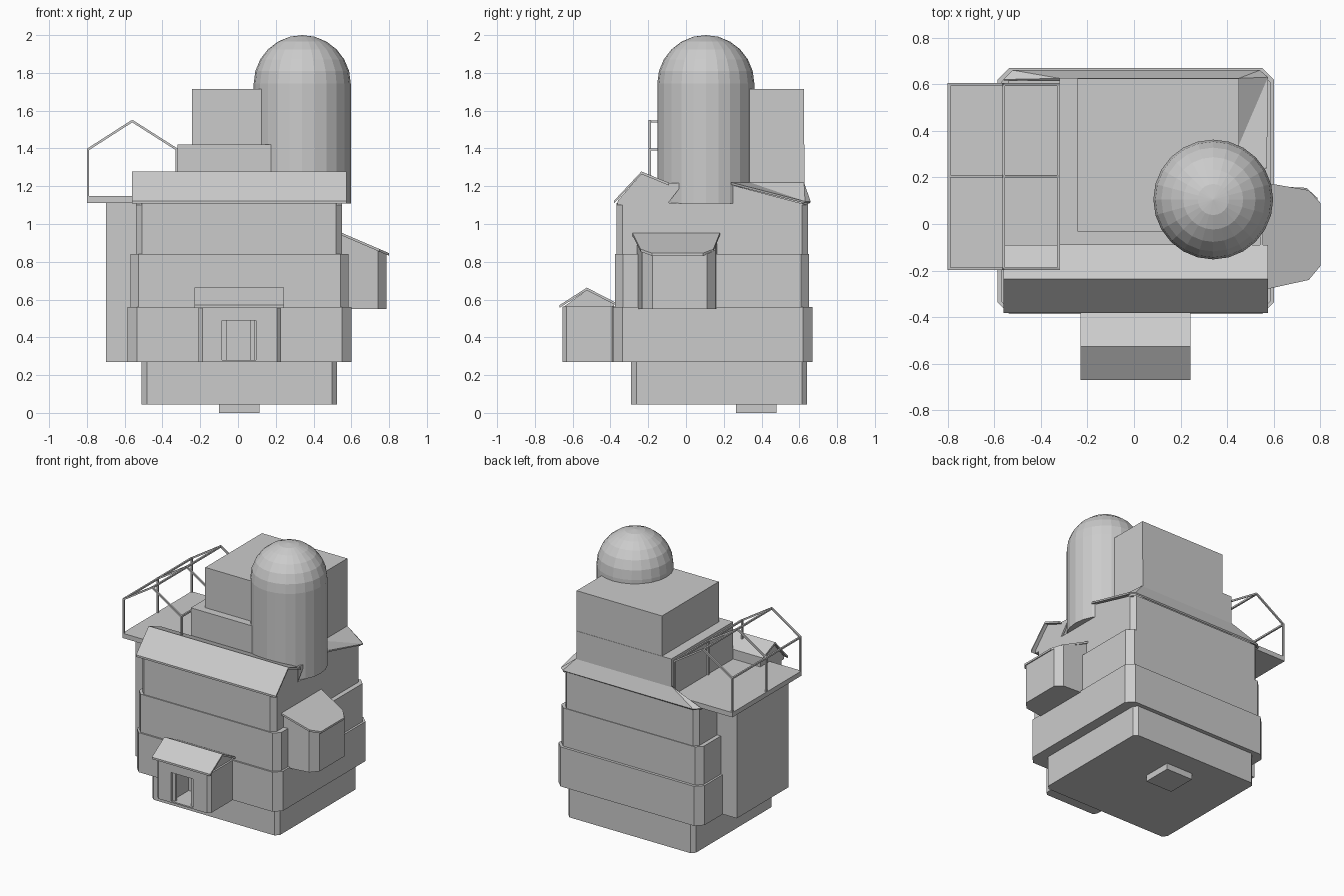
import bpy, bmesh, math
from mathutils import Vector

if "Cube" in bpy.data.objects:
    bpy.data.objects.remove(bpy.data.objects["Cube"])


def mesh(name, verts, faces):
    me = bpy.data.meshes.new(name)
    me.from_pydata(verts, [], faces)
    bm = bmesh.new()
    bm.from_mesh(me)
    bmesh.ops.recalc_face_normals(bm, faces=bm.faces)
    bm.to_mesh(me)
    bm.free()
    ob = bpy.data.objects.new(name, me)
    bpy.context.collection.objects.link(ob)
    return ob


def prism(name, pts, axis, a, b):
    """Extrude a 2D outline from a to b along axis (x: pts are y,z; z: pts are x,y)."""
    place = (lambda p, t: (t, p[0], p[1])) if axis == 'x' else (lambda p, t: (p[0], p[1], t))
    n = len(pts)
    verts = [place(p, t) for t in (a, b) for p in pts]
    faces = [list(range(n)), list(range(n, 2 * n))]
    faces += [[i, (i + 1) % n, n + (i + 1) % n, n + i] for i in range(n)]
    return mesh(name, verts, faces)


def block(name, x0, x1, y0, y1, z0, z1, c=0.0):
    """Box with optional chamfered vertical corners."""
    if c:
        pts = [(x0 + c, y0), (x1 - c, y0), (x1, y0 + c), (x1, y1 - c),
               (x1 - c, y1), (x0 + c, y1), (x0, y1 - c), (x0, y0 + c)]
    else:
        pts = [(x0, y0), (x1, y0), (x1, y1), (x0, y1)]
    return prism(name, pts, 'z', z0, z1)


def gable_slab(name, pts, x0, x1, t=0.014):
    """Bent roof sheet of thickness t following a y,z profile."""
    prism(name, pts + [(y, z - t) for y, z in reversed(pts)], 'x', x0, x1)


def bar(name, p, q, w=0.012):
    """Square bar between two points."""
    p, q = Vector(p), Vector(q)
    d = (q - p).normalized()
    side = Vector((0, 1, 0)) if abs(d.y) < 0.5 else Vector((1, 0, 0))
    up = d.cross(side)
    ring = [(side * i + up * j) * w / 2 for i, j in ((-1, -1), (1, -1), (1, 1), (-1, 1))]
    verts = [e + r for e in (p, q) for r in ring]
    faces = [(0, 1, 2, 3), (4, 5, 6, 7)] + [(i, (i + 1) % 4, 4 + (i + 1) % 4, 4 + i) for i in range(4)]
    mesh(name, verts, faces)


# Stacked storeys
block("peg", -0.10, 0.115, 0.265, 0.48, 0, 0.05)
block("base", -0.51, 0.525, -0.29, 0.64, 0.045, 0.27, 0.027)
block("storey_1", -0.585, 0.60, -0.387, 0.67, 0.27, 0.56, 0.05)
block("storey_2", -0.57, 0.585, -0.375, 0.65, 0.56, 0.84, 0.042)
block("storey_3", -0.54, 0.55, -0.367, 0.645, 0.84, 1.11, 0.032)
block("upper_block_low", -0.32, 0.45, -0.09, 0.627, 1.10, 1.42)
block("upper_block_high", -0.243, 0.45, -0.033, 0.625, 1.42, 1.715)
block("side_tower", -0.70, -0.50, -0.19, 0.41, 0.27, 1.115)

# Front gable with thin roof
prism("front_gable", [(-0.365, 1.10), (-0.36, 1.125), (-0.236, 1.265), (-0.09, 1.205), (-0.09, 1.10)],
      'x', -0.54, 0.55)
gable_slab("front_roof", [(-0.382, 1.122), (-0.236, 1.278), (-0.09, 1.218)], -0.56, 0.575)
prism("roof_notch_fin", [(-0.095, 1.218), (-0.015, 1.215), (-0.095, 1.11)], 'x', 0.54, 0.553)

# Rear hipped roof sheet
roof = mesh("rear_roof",
            [(0.57, 0.24, 1.22), (0.45, 0.34, 1.22), (0.45, 0.625, 1.22), (0.575, 0.63, 1.12),
             (0.54, 0.66, 1.118), (-0.52, 0.66, 1.118), (-0.56, 0.62, 1.12), (-0.32, 0.625, 1.22),
             (0.45, 0.22, 1.22)],
            [(0, 8, 1), (0, 1, 3), (1, 2, 3), (2, 4, 3), (2, 7, 5, 4), (7, 6, 5)])
for p in roof.data.polygons:
    if p.normal.z < 0:
        p.flip()
mod = roof.modifiers.new("thickness", 'SOLIDIFY')
mod.thickness = 0.012
prism("rear_gable_wall", [(0.22, 1.10), (0.645, 1.10), (0.24, 1.207), (0.22, 1.207)], 'x', 0.535, 0.55)

# Domed silo: profile revolved in 24 sides
R, SEG, RINGS = 0.257, 24, 6
prof = [(R, 1.108)] + [(R * math.cos(k * math.pi / 2 / RINGS), 1.743 + R * math.sin(k * math.pi / 2 / RINGS))
                       for k in range(RINGS)]
verts = [(0.34 + r * math.cos(2 * math.pi * s / SEG), 0.105 + r * math.sin(2 * math.pi * s / SEG), z)
         for r, z in prof for s in range(SEG)] + [(0.34, 0.105, 2.0)]
faces = [list(range(SEG))]
for s in range(SEG):
    t = (s + 1) % SEG
    faces += [(k * SEG + s, k * SEG + t, (k + 1) * SEG + t, (k + 1) * SEG + s) for k in range(RINGS)]
    faces.append((RINGS * SEG + s, RINGS * SEG + t, len(verts) - 1))
mesh("domed_silo", verts, faces)

# Porch body with doorway
porch = block("porch", -0.21, 0.228, -0.655, -0.37, 0.27, 0.562, 0.022)
cut = block("door_cutter", -0.085, 0.095, -0.75, -0.45, 0.28, 0.49)
cut.hide_render = True
cut.hide_viewport = True
cut.display_type = 'WIRE'
mod = porch.modifiers.new("doorway", 'BOOLEAN')
mod.object = cut
mod.operation = 'DIFFERENCE'
mod.solver = 'EXACT'
prism("porch_gable", [(-0.65, 0.56), (-0.525, 0.65), (-0.38, 0.575), (-0.38, 0.56)], 'x', -0.20, 0.215)
gable_slab("porch_roof", [(-0.67, 0.57), (-0.525, 0.663), (-0.37, 0.583)], -0.23, 0.243)
for x in (-0.072, 0.078):
    block("door_jamb", x - 0.013, x + 0.013, -0.64, -0.625, 0.28, 0.49)


# Bay on the right: walls and sloped lid share one outline
def bay(name, pts, bottom, top):
    n = len(pts)
    v = [(x, y, f(x)) for f in (bottom, top) for x, y in pts]
    mesh(name, v, [list(range(n)), list(range(n, 2 * n))] +
         [[i, (i + 1) % n, n + (i + 1) % n, n + i] for i in range(n)])


def slope(x):
    return 0.953 - (x - 0.55) * 0.43


bay("bay_walls", [(0.53, -0.262), (0.74, -0.232), (0.787, -0.178), (0.787, 0.112), (0.74, 0.155), (0.53, 0.165)],
    lambda x: 0.55, lambda x: slope(x) - 0.01)
bay("bay_roof", [(0.545, -0.285), (0.75, -0.24), (0.80, -0.18), (0.80, 0.09), (0.75, 0.145), (0.545, 0.18)],
    lambda x: slope(x) - 0.014, slope)

# Balcony deck and open gabled frame
block("balcony_deck", -0.80, -0.315, -0.198, 0.605, 1.112, 1.147)
XL, XM, XR = -0.794, -0.56, -0.324
YS = (-0.192, 0.205, 0.598)
for y in YS:
    bar("frame_post", (XL, y, 1.14), (XL, y, 1.40))
    bar("frame_post", (XR, y, 1.14), (XR, y, 1.40))
    bar("frame_rafter", (XL, y, 1.395), (XM, y, 1.545))
    bar("frame_rafter", (XR, y, 1.395), (XM, y, 1.545))
for x, z in ((XL, 1.395), (XM, 1.543), (XR, 1.395)):
    bar("frame_rail", (x, YS[0], z), (x, YS[2], z))
